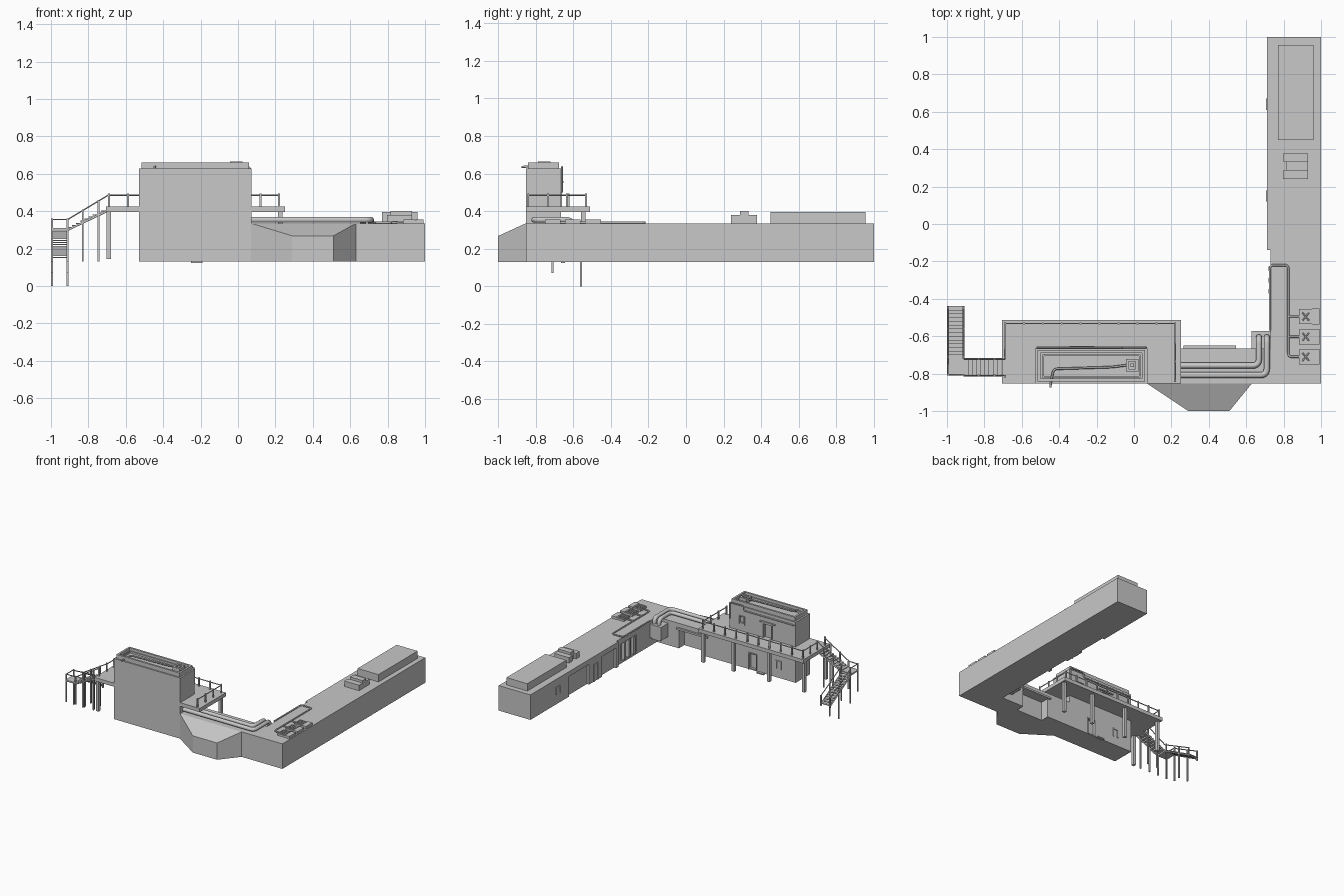
import bpy, bmesh, math
from mathutils import Vector

old = bpy.data.objects.get("Cube")
if old:
    bpy.data.objects.remove(old, do_unlink=True)

grey = bpy.data.materials.new("concrete_grey")
grey.use_nodes = True
colour = (0.58, 0.58, 0.58, 1)
grey.diffuse_color = colour
grey.node_tree.nodes["Principled BSDF"].inputs["Base Color"].default_value = colour


def finish(name, bm):
    bmesh.ops.recalc_face_normals(bm, faces=bm.faces)
    mesh = bpy.data.meshes.new(name)
    bm.to_mesh(mesh)
    bm.free()
    mesh.materials.append(grey)
    obj = bpy.data.objects.new(name, mesh)
    bpy.context.collection.objects.link(obj)
    return obj


def add_box(bm, x0, x1, y0, y1, z0, z1):
    verts = bmesh.ops.create_cube(bm, size=1)["verts"]
    for v in verts:
        v.co = Vector((x1 if v.co.x > 0 else x0, y1 if v.co.y > 0 else y0, z1 if v.co.z > 0 else z0))


def boxes(name, *bounds):
    bm = bmesh.new()
    for b in bounds:
        add_box(bm, *b)
    return finish(name, bm)


def ring(name, x0, x1, y0, y1, z0, z1, t):
    return boxes(name, (x0, x1, y0, y0 + t, z0, z1), (x0, x1, y1 - t, y1, z0, z1),
                 (x0, x0 + t, y0 + t, y1 - t, z0, z1), (x1 - t, x1, y0 + t, y1 - t, z0, z1))


def frame(bm, axis, wall, out, a0, a1, z0, z1, t=.008):
    # Raised border around a door or window, on a wall facing +y or -x
    for p, q, low, high in ((a0, a0 + t, z0, z1), (a1 - t, a1, z0, z1), (a0, a1, z1 - t, z1)):
        span, depth = (p, q), (min(wall, out), max(wall, out))
        add_box(bm, *(span + depth if axis == "x" else depth + span), low, high)


def pipe(name, points, radius, bend=0.0, sides=1):
    # Tube along a path whose corners are rounded by short arcs
    pts = [Vector(p) for p in points]
    path = [pts[0]]
    for a, b, c in zip(pts, pts[1:], pts[2:]):
        if bend:
            s, e = b + (a - b).normalized() * bend, b + (c - b).normalized() * bend
            path += [s.lerp(b, t / 5).lerp(b.lerp(e, t / 5), t / 5) for t in range(6)]
        else:
            path.append(b)
    path.append(pts[-1])
    curve = bpy.data.curves.new(name, "CURVE")
    curve.dimensions = "3D"
    curve.bevel_depth = radius
    curve.bevel_resolution = sides
    curve.use_fill_caps = True
    spline = curve.splines.new("POLY")
    spline.points.add(len(path) - 1)
    for p, co in zip(spline.points, path):
        p.co = (*co, 1)
    curve.materials.append(grey)
    obj = bpy.data.objects.new(name, curve)
    bpy.context.collection.objects.link(obj)
    return obj


def carve(target, name, *bounds):
    cutter = boxes(name, *bounds)
    cutter.hide_render = True
    cutter.hide_viewport = True
    cutter.display_type = "WIRE"
    mod = target.modifiers.new("openings", "BOOLEAN")
    mod.operation = "DIFFERENCE"
    mod.solver = "EXACT"
    mod.object = cutter


BASE, ROOF, DECK, FRONT, BACK = .13, .335, .425, -.853, -.665

# Long wing with its inner facade layer
wing = boxes("long_wing", (.73, 1, FRONT, 1, BASE, ROOF))
carve(wing, "wing_cutter", (.7, .745, -.4, -.2, BASE + .02, .29))
boxes("wing_facade", (.712, .73, .5, 1, BASE, ROOF), (.712, .73, .07, .24, BASE, ROOF),
      (.712, .73, -.14, -.11, BASE, ROOF), (.712, .73, .24, .5, .295, ROOF),
      (.712, .73, -.11, .07, .295, ROOF))
bm = bmesh.new()
frame(bm, "y", .712, .707, .61, .67, .21, .27)
frame(bm, "y", .712, .707, .12, .18, BASE, .27)
for y in (-.36, -.3, -.24):
    add_box(bm, .72, .745, y - .012, y + .012, .15, .29)
finish("wing_doors", bm)

# Linking block with a covered opening on the yard side
link = boxes("linking_block", (.07, .73, FRONT, BACK, BASE, ROOF))
carve(link, "link_cutter", (.29, .53, BACK - .07, BACK + .1, BASE - .05, .285))
boxes("link_canopy", (.265, .545, BACK, -.65, .285, .3))

# Faceted front bay with sloping roof
bm = bmesh.new()
outline = [(.07, FRONT), (.29, -1), (.51, -1), (.63, FRONT)]
bottom = [bm.verts.new((x, y, BASE)) for x, y in outline]
middle = [bm.verts.new((x, y, .268)) for x, y in outline]
top = [bm.verts.new((x, FRONT, ROOF)) for x in (.07, .63)]
bm.faces.new(bottom)
bm.faces.new((middle[0], middle[1], top[0]))
bm.faces.new((middle[1], middle[2], top[1], top[0]))
bm.faces.new((middle[2], middle[3], top[1]))
bm.faces.new((bottom[0], bottom[3], middle[3], top[1], top[0], middle[0]))
for i in range(3):
    bm.faces.new((bottom[i], bottom[i + 1], middle[i + 1], middle[i]))
finish("front_bay", bm)

# Tower, parapet and roof fittings
tower = boxes("tower", (-.53, .073, FRONT, BACK, BASE, .627))
carve(tower, "tower_cutter", (-.31, -.24, BACK - .02, BACK + .02, DECK, .54),
      (-.17, -.11, BACK - .02, BACK + .02, BASE + .01, .26),
      (-.06, -.02, BACK - .015, BACK + .02, .49, .54))
ring("parapet", -.515, .06, -.842, -.675, .627, .66, .016)
ring("parapet_inner_curb", -.49, .035, -.82, -.697, .627, .642, .008)
ring("roof_vent", -.043, .023, -.788, -.722, .627, .665, .014)
boxes("roof_vent_core", (-.02, 0, -.765, -.745, .627, .665))
pipe("roof_pipe", [(-.04, -.755, .65), (-.12, -.765, .65), (-.43, -.775, .65),
                   (-.445, -.85, .636), (-.447, -.875, .636)], .006, .02)
pipe("wall_pipe", [(-.52, -.66, .6), (-.06, -.66, .6), (-.06, -.66, .635), (.065, -.66, .635),
                   (.065, -.66, .5)], .005, .012)
boxes("tower_door_canopy", (-.345, -.21, BACK, -.652, .55, .56))
bm = bmesh.new()
frame(bm, "x", BACK, BACK + .006, -.32, -.23, DECK, .548)
frame(bm, "x", BACK, BACK + .006, -.18, -.1, BASE, .27)
frame(bm, "x", BACK, BACK + .006, -.07, -.01, .48, .55)
frame(bm, "x", BACK, BACK + .006, -.4, -.35, .2, .27)
add_box(bm, -.25, -.19, BACK, BACK + .02, BASE - .006, BASE + .004)
finish("tower_openings", bm)

# Raised deck on columns
boxes("deck", (-.707, .25, FRONT, -.512, .395, DECK))
columns = bmesh.new()
for x in (-.69, -.37, -.05, .225):
    add_box(columns, x - .012, x + .012, -.56, -.536, .145, .395)
add_box(columns, -.702, -.678, -.84, -.816, .145, .395)
finish("deck_columns", columns)

# Deck railing
posts = [(-.69 + i * .1012, -.532) for i in range(10)]
posts += [(.22, -.635), (.22, -.735), (.22, -.84), (-.69, -.625), (-.69, -.715), (-.69, -.815)]
boxes("railing_posts", *[(x - .005, x + .005, y - .005, y + .005, DECK, .495) for x, y in posts])
pipe("deck_rail", [(-.69, -.715, .485), (-.69, -.532, .485), (.22, -.532, .485),
                   (.22, -.845, .485)], .004)

# Two stair flights with a landing
STEPS, HIGH, LAND, LOW = 9, .41, .31, .15
bm = bmesh.new()
for i in range(STEPS):
    x = -.71 - .2 * (i + 1) / STEPS
    z = HIGH - (HIGH - LAND) * (i + .5) / STEPS
    add_box(bm, x, x + .024, -.808, -.722, z - .006, z)
for i in range(14):
    y = -.72 + .02 * i
    z = LAND - (LAND - LOW) * (i + .5) / 14
    add_box(bm, -.995, -.915, y, y + .021, z - .006, z)
add_box(bm, -1, -.91, -.81, -.72, LAND - .012, LAND)
finish("stair_treads", bm)
for side, y in (("front", -.81), ("back", -.722)):
    pipe(side + "_upper_stringer", [(-.7, y, HIGH - .01), (-.91, y, LAND - .01)], .006)
    pipe(side + "_upper_handrail", [(-.69, y, .488), (-.91, y, .356)], .004)
pipe("landing_handrail", [(-.91, -.806, .356), (-.994, -.806, .356), (-.994, -.72, .356)], .004)
for side, x in (("outer", -.994), ("inner", -.912)):
    pipe(side + "_lower_stringer", [(x, -.72, LAND - .01), (x, -.44, LOW - .01)], .006)
    pipe(side + "_lower_handrail", [(x, -.72, .356), (x, -.445, LOW + .06)], .004)
bm = bmesh.new()
for x, y, z0, z1 in ((-.83, -.81, BASE, .41), (-.83, -.722, BASE, .41), (-.745, -.81, BASE, .46),
                     (-.745, -.722, BASE, .46), (-.994, -.806, BASE, .36), (-.912, -.806, BASE, .36),
                     (-.994, -.71, .07, .36), (-.912, -.71, .07, .36),
                     (-.994, -.56, 0, .27), (-.912, -.56, 0, .27),
                     (-.994, -.447, BASE, .215), (-.912, -.447, BASE, .215)):
    add_box(bm, x - .005, x + .005, y - .005, y + .005, z0, z1)
finish("stair_posts", bm)

# Large ducts along the link roof, dropping into the corner unit
for name, y, x in (("inner_duct", -.757, .668), ("outer_duct", -.808, .71)):
    duct = pipe(name, [(.073, y, .354), (x, y, .354), (x, -.605, .354), (x, -.605, .29)], .016, .035, 3)
boxes("corner_unit", (.628, .729, BACK, -.572, .2, .31), (.64, .715, BACK, -.58, .19, .2))

# Thin service pipe on the wing roof
pipe("service_pipe", [(.727, -.57, .34), (.727, -.22, .34), (.825, -.22, .34), (.825, -.71, .34),
                      (.885, -.71, .342)], .006, .02)
for i, y in enumerate((-.495, -.603)):
    pipe("service_branch_%d" % i, [(.825, y, .342), (.885, y, .342)], .006)

# Three roof fan units
for i, y in enumerate((-.495, -.603, -.71)):
    boxes("fan_unit_%d" % i, (.882, .952, y - .04, y + .04, ROOF, .35),
          (.952, .992, y - .042, y + .042, ROOF, .355))
    ring("fan_rim_%d" % i, .886, .948, y - .034, y + .034, .35, .356, .008)
    for s in (-1, 1):
        pipe("fan_blade_%d_%d" % (i, s + 1), [(.9, y - .022 * s, .352), (.936, y + .022 * s, .352)], .004)

# Plant boxes on the wing roof
boxes("long_roof_box", (.77, .96, .45, .957, ROOF, .395))
boxes("small_roof_boxes", (.797, .93, .333, .378, ROOF, .38), (.797, .93, .24, .287, ROOF, .38),
      (.815, .93, .287, .333, ROOF, .4))
